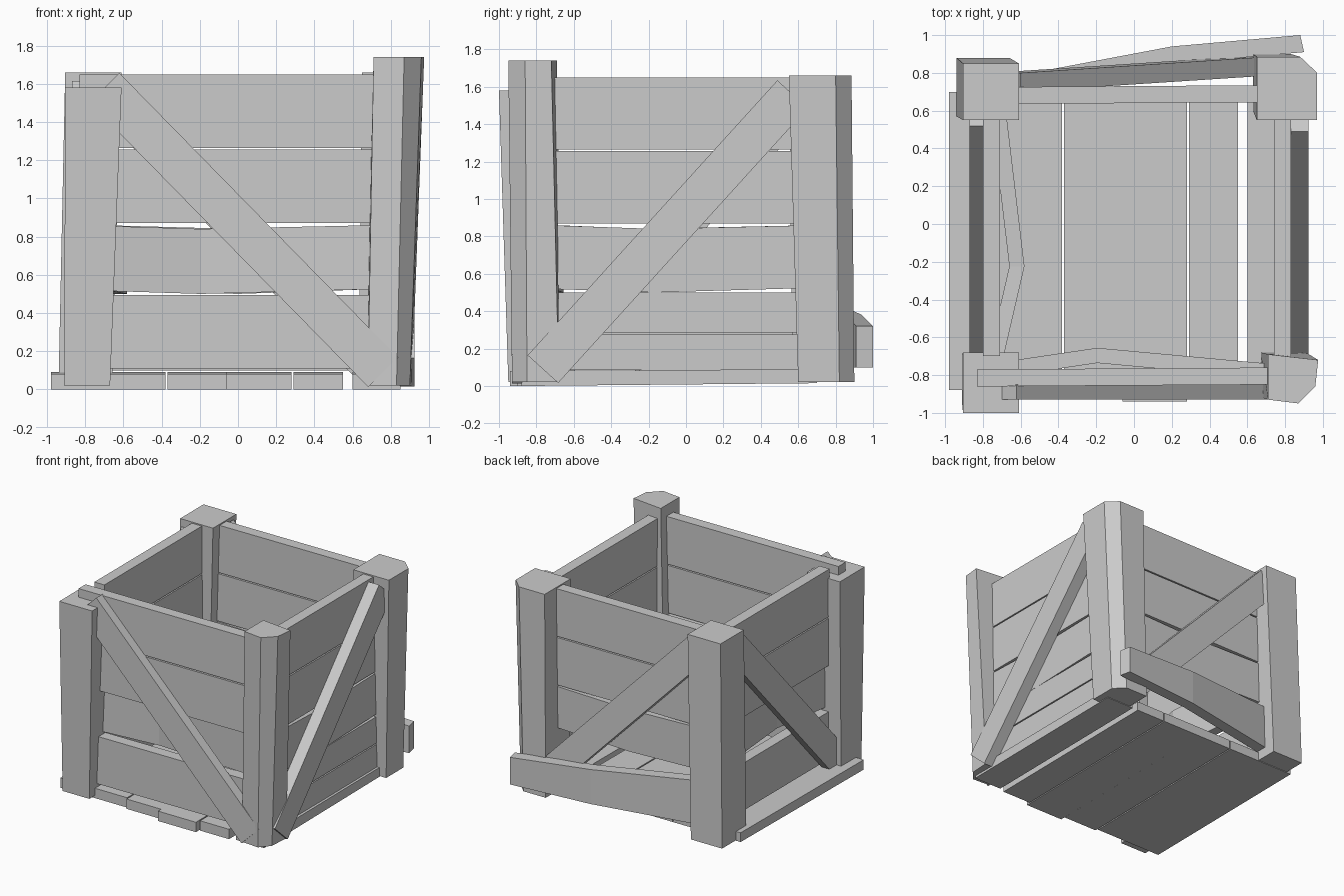
import bpy
import bmesh
from mathutils import Vector

old = bpy.data.objects.get("Cube")
if old:
    bpy.data.objects.remove(old, do_unlink=True)

GREY = (0.6, 0.6, 0.6, 1)
wood = bpy.data.materials.new("plain grey wood")
wood.use_nodes = True
wood.diffuse_color = GREY
wood.node_tree.nodes["Principled BSDF"].inputs["Base Color"].default_value = GREY


def loft(name, rings):
    """Skin a closed solid through matching rings of points."""
    bm = bmesh.new()
    loops = [[bm.verts.new(p) for p in ring] for ring in rings]
    n = len(loops[0])
    for a, b in zip(loops, loops[1:]):
        for i in range(n):
            j = (i + 1) % n
            bm.faces.new((a[i], a[j], b[j], b[i]))
    bm.faces.new(loops[0])
    bm.faces.new(loops[-1])
    bmesh.ops.recalc_face_normals(bm, faces=bm.faces)
    mesh = bpy.data.meshes.new(name)
    bm.to_mesh(mesh)
    bm.free()
    mesh.materials.append(wood)
    obj = bpy.data.objects.new(name, mesh)
    bpy.context.collection.objects.link(obj)


def post(name, bottom, top, height):
    loft(name, [[(x, y, z) for x, y in poly] for poly, z in ((bottom, 0.02), (top, height))])


def rect(x0, x1, y0, y1):
    return [(x0, y0), (x1, y0), (x1, y1), (x0, y1)]


def plank(name, stations, inward):
    """Board through outer-face stations (x, y, low z, high z)."""
    rings = []
    for x, y, lo, hi in stations:
        ix, iy = x + inward[0], y + inward[1]
        rings.append([(x, y, lo), (x, y, hi), (ix, iy, hi), (ix, iy, lo)])
    loft(name, rings)


def brace(name, low, high, inward, out, width=0.22):
    """Diagonal board between two outer-face centre points."""
    low, high, inward = Vector(low), Vector(high), Vector((*inward, 0)) * out
    side = (high - low).cross(inward).normalized() * width / 2
    loft(name, [[p + side, p - side, p - side + inward, p + side + inward] for p in (low, high)])


# Corner posts, each leaning and cut a little differently
post("front_right_post", rect(-0.91, -0.67, -0.95, -0.69), rect(-0.905, -0.61, -1.0, -0.68), 1.58)
post("back_right_post", rect(-0.94, -0.66, 0.57, 0.88), rect(-0.905, -0.61, 0.55, 0.85), 1.66)
post("front_left_post",
     [(0.68, -0.92), (0.83, -0.93), (0.90, -0.85), (0.91, -0.68), (0.67, -0.68)],
     [(0.71, -0.93), (0.87, -0.95), (0.96, -0.86), (0.975, -0.72), (0.71, -0.69)], 1.74)
post("back_left_post",
     [(0.63, 0.60), (0.91, 0.60), (0.91, 0.82), (0.83, 0.90), (0.63, 0.90)],
     [(0.65, 0.55), (0.97, 0.55), (0.97, 0.80), (0.88, 0.885), (0.65, 0.885)], 1.66)

# Wall boards: start, end, inward direction, inward dent of the third board, dent place
walls = {
    "front": ((-0.83, -0.86), (0.72, -0.85), (0, 1), 0.12, 0.41),
    "left": ((0.83, -0.75), (0.83, 0.70), (-1, 0), 0.0, 0.40),
    "back": ((-0.72, 0.725), (0.72, 0.735), (0, -1), 0.0, 0.50),
    "right": ((-0.80, -0.70), (-0.80, 0.70), (1, 0), 0.14, 0.34),
}
for side, (a, b, inward, dent, place) in walls.items():
    a, b, n = Vector(a), Vector(b), Vector(inward)
    thick = n * 0.09
    rows = [("top", 1.265, 1.65), ("upper", 0.87, 1.255)]
    if side == "left":
        rows += [("lower", 0.285, 0.50), ("bottom", 0.085, 0.275)]
    elif side != "back":
        rows += [("bottom", 0.11, 0.495)]
    for row, lo, hi in rows:
        plank(f"{side}_{row}_board", [(*a, lo, hi), (*b, lo, hi)], thick)
    # Sagging third board, cracked inward on two sides
    shift = n * (0.03 if dent else 0)
    mid = a.lerp(b, place) + n * dent
    plank(f"{side}_sagging_board",
          [(*(a + shift), 0.52, 0.86), (*mid, 0.50, 0.84), (*(b + shift), 0.525, 0.86)],
          n * 0.08)

# Loose bottom board sprung away from the back
plank("loose_back_board",
      [(-0.70, 0.77, 0.10, 0.46), (0.20, 0.94, 0.10, 0.38), (0.88, 1.0, 0.10, 0.32)],
      (0.02, -0.09))

# Diagonal braces
brace("front_brace", (0.76, -0.93, 0.09), (-0.70, -0.93, 1.58), (0, 1), 0.08)
brace("left_brace", (0.925, -0.765, 0.09), (0.925, 0.57, 1.56), (-1, 0), 0.095)
brace("right_brace", (-0.87, -0.72, 0.11), (-0.87, 0.60, 1.54), (1, 0), 0.07)
brace("back_brace", (0.70, 0.89, 0.13), (-0.68, 0.80, 1.56), (0, -1), 0.10)

# Floor planks of uneven width and length
for i, (x0, x1, front, back) in enumerate([
        (-0.98, -0.38, -0.88, 0.70), (-0.37, -0.06, -0.90, 0.70), (-0.06, 0.28, -0.94, 0.70),
        (0.29, 0.55, -0.90, 0.70), (0.60, 0.85, -0.88, 0.70)]):
    x = (x0 + x1) / 2
    plank(f"floor_plank_{i + 1}", [(x0, front, 0, 0.08), (x0, back, 0.015, 0.09)], (x1 - x0, 0))
